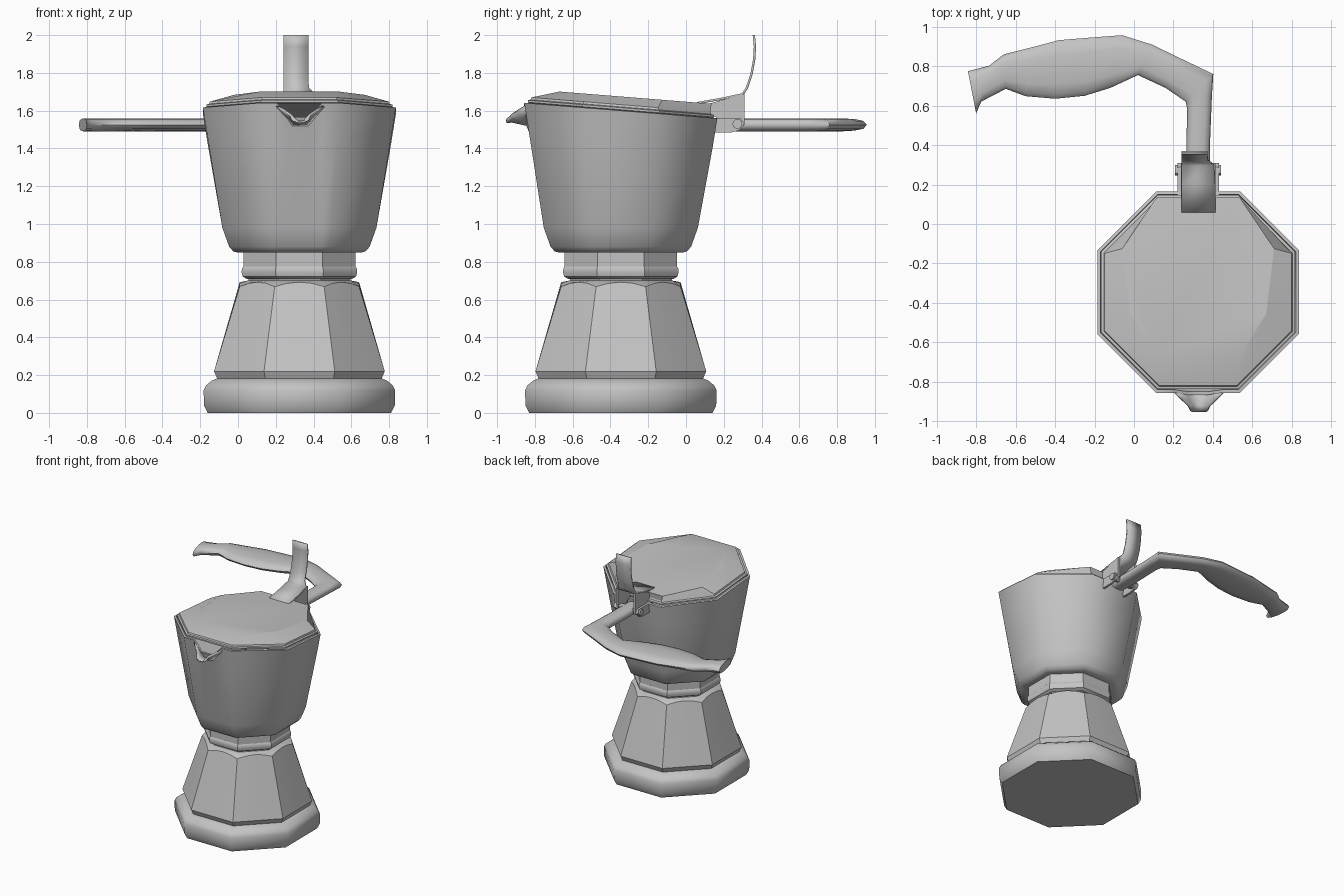
import bpy, bmesh, math
from mathutils import Vector

if "Cube" in bpy.data.objects:
    bpy.data.objects.remove(bpy.data.objects["Cube"], do_unlink=True)

CX, CY = 0.325, -0.345      # axis of the pot
TILT = -0.08                # slope of the rim and lid

metal = bpy.data.materials.new("brushed_aluminium")
metal.use_nodes = True
grey = (0.55, 0.55, 0.55, 1)
metal.diffuse_color = grey
bsdf = metal.node_tree.nodes["Principled BSDF"]
bsdf.inputs["Base Color"].default_value = grey
bsdf.inputs["Roughness"].default_value = 0.5


def finish(name, bm, angle):
    bmesh.ops.recalc_face_normals(bm, faces=bm.faces)
    mesh = bpy.data.meshes.new(name)
    bm.to_mesh(mesh)
    bm.free()
    mesh.materials.append(metal)
    ob = bpy.data.objects.new(name, mesh)
    bpy.context.collection.objects.link(ob)
    bpy.ops.object.select_all(action='DESELECT')
    ob.select_set(True)
    bpy.context.view_layer.objects.active = ob
    bpy.ops.object.shade_smooth_by_angle(angle=math.radians(angle))
    return ob


def loft(name, rings, angle=30, closed=True, caps=True):
    """Skin a list of equal-length point rings."""
    bm = bmesh.new()
    rows = [[bm.verts.new(p) for p in ring] for ring in rings]
    n = len(rows[0])
    for a, b in zip(rows, rows[1:]):
        for i in range(n if closed else n - 1):
            j = (i + 1) % n
            bm.faces.new((a[i], a[j], b[j], b[i]))
    if caps:
        bm.faces.new(rows[0])
        bm.faces.new(rows[-1])
    return finish(name, bm, angle)


def octagon(apothem, z, split=1):
    """Octagon with flats on the axes, each side split into equal parts."""
    r = apothem / math.cos(math.pi / 8)
    corners = [Vector((r * math.cos(t), r * math.sin(t), z))
               for t in (math.radians(-67.5 + 45 * k) for k in range(8))]
    pts = []
    for k in range(8):
        pts += [corners[k].lerp(corners[(k + 1) % 8], s / split) for s in range(split)]
    return [p + Vector((CX, CY, 0)) for p in pts]


def tilt(ring):
    return [Vector((p.x, p.y, p.z + TILT * (p.y - CY))) for p in ring]


def prism(name, profile, x0, x1):
    """Extrude a (y, z) profile between two x positions."""
    return loft(name, [[(x, y, z) for y, z in profile] for x in (x0, x1)])


# Base ring and waist collar
loft("base_ring", [octagon(a, z) for a, z in (
    (0.485, 0), (0.505, 0.04), (0.507, 0.12), (0.495, 0.145), (0.465, 0.17), (0.43, 0.185))], 50)
loft("collar", [octagon(a, z) for a, z in (
    (0.28, 0.71), (0.3, 0.722), (0.306, 0.745), (0.304, 0.765), (0.297, 0.775), (0.297, 0.86))])
loft("neck", [octagon(a, z, 3) for a, z in ((0.285, 0.67), (0.27, 0.69), (0.27, 0.73))])

# Boiler: the conical shoulder cuts scallops into the flat sides
shoulder = octagon(0.316, 0, 4)
for p in shoulder:
    radius = math.hypot(p.x - CX, p.y - CY)
    p.z = 0.692 - 0.9 * (radius - 0.316)
loft("boiler", [octagon(0.43, 0.17, 4), octagon(0.437, 0.185, 4), octagon(0.452, 0.22, 4),
                shoulder, octagon(0.275, 0.7, 4)])


# Upper chamber with a notch in its front rim
def cup_ring(apothem, z, slope=False, drop=0.0, push=0.0):
    ring = octagon(apothem, z)
    for x, amount in ((-0.12, 0), (-0.05, 1), (0.05, 1), (0.12, 0)):
        ring.append(Vector((CX + x, CY - apothem - push * amount, z - drop * amount)))
    return tilt(ring) if slope else ring


loft("upper_chamber", [
    cup_ring(0.325, 0.848), cup_ring(0.35, 0.855), cup_ring(0.372, 0.88), cup_ring(0.408, 0.98),
    cup_ring(0.487, 1.45, True), cup_ring(0.511, 1.6, True, 0.075, 0.01),
    cup_ring(0.495, 1.602, True, 0.075, 0.01), cup_ring(0.47, 1.45, True)], 50)

# Pouring spout
rows = []
for y, half, top, low in ((-0.845, 0.125, 1.632, 1.53), (-0.885, 0.085, 1.608, 1.54),
                          (-0.92, 0.05, 1.585, 1.548), (-0.952, 0.038, 1.555, 1.545)):
    rows.append([(CX + 0.005 + half * u, y, low + (top - low) * v)
                 for u, v in ((-1, 1), (-0.6, 0.45), (-0.3, 0), (0.3, 0), (0.6, 0.45), (1, 1))])
spout = loft("spout", rows, 50, closed=False, caps=False)
wall = spout.modifiers.new("wall", 'SOLIDIFY')
wall.thickness = 0.012

# Lid: stepped flange and a flat top running back to the hinge
top = [(0.21, -0.325), (0.345, -0.11), (0.385, 0.22), (0.21, 0.48)]
right = [Vector((CX + x, CY + y, 1.675)) for x, y in top]
left = [Vector((2 * CX - p.x, p.y, p.z)) for p in reversed(right)]
lid = [octagon(a, z) for a, z in (
    (0.475, 1.597), (0.492, 1.605), (0.492, 1.616), (0.478, 1.62), (0.474, 1.632))]
loft("lid", [tilt(r) for r in lid + [right + left]], 20)

# Hinge: cheeks on the lid, lugs on the chamber, pin through both
cheek = [(0.08, 1.625), (0.31, 1.69), (0.31, 1.525), (0.285, 1.507), (0.25, 1.507), (0.15, 1.57)]
lug = [(0.1, 1.56), (0.29, 1.56), (0.31, 1.53), (0.28, 1.495), (0.24, 1.485), (0.1, 1.485)]
for side, s in (("right", -1), ("left", 1)):
    prism(side + "_hinge_cheek", cheek, CX + s * 0.07, CX + s * 0.088)
    prism(side + "_hinge_lug", lug, CX + s * 0.088, CX + s * 0.105)
pin = [(0.272 + 0.026 * math.cos(t), 1.53 + 0.026 * math.sin(t))
       for t in (k * math.pi / 6 for k in range(12))]
prism("hinge_pin", pin, CX - 0.117, CX + 0.117)

# Curved thumb lever
lever = [(0.06, 1.64, 0.412), (0.2, 1.665, 0.412), (0.3, 1.687, 0.405), (0.322, 1.72, 0.375),
         (0.346, 1.79, 0.373), (0.361, 1.87, 0.373), (0.365, 1.94, 0.373), (0.359, 2.0, 0.373)]
strip = loft("thumb_lever", [[(0.24, y, z), (x, y, z)] for y, z, x in lever],
             50, closed=False, caps=False)
wall = strip.modifiers.new("wall", 'SOLIDIFY')
wall.thickness = 0.012
wall.offset = 0

# Handle: rounded sections spanning an outer and an inner outline
spans = [((0.385, 0.2), (0.265, 0.2)), ((0.385, 0.4), (0.265, 0.4)),
         ((0.395, 0.65), (0.27, 0.58)), ((0.402, 0.76), (0.262, 0.62)),
         ((0.22, 0.847), (0.16, 0.69)), ((0.09, 0.91), (0.02, 0.755)),
         ((-0.06, 0.957), (-0.12, 0.69)), ((-0.22, 0.945), (-0.25, 0.65)),
         ((-0.38, 0.932), (-0.4, 0.635)), ((-0.52, 0.895), (-0.55, 0.648)),
         ((-0.66, 0.86), (-0.65, 0.685)), ((-0.735, 0.802), (-0.775, 0.62)),
         ((-0.842, 0.775), (-0.8, 0.56))]
rings = []
for outer, inner in spans:
    o, i = Vector((*outer, 1.525)), Vector((*inner, 1.525))
    mid, half = (o + i) / 2, (o - i) / 2
    ring = []
    for k in range(12):
        c, s = math.cos(k * math.pi / 6), math.sin(k * math.pi / 6)
        ring.append(mid + half * c + Vector((0, 0, 0.034 * math.copysign(abs(s) ** 0.7, s))))
    rings.append(ring)
loft("handle", rings, 50)
